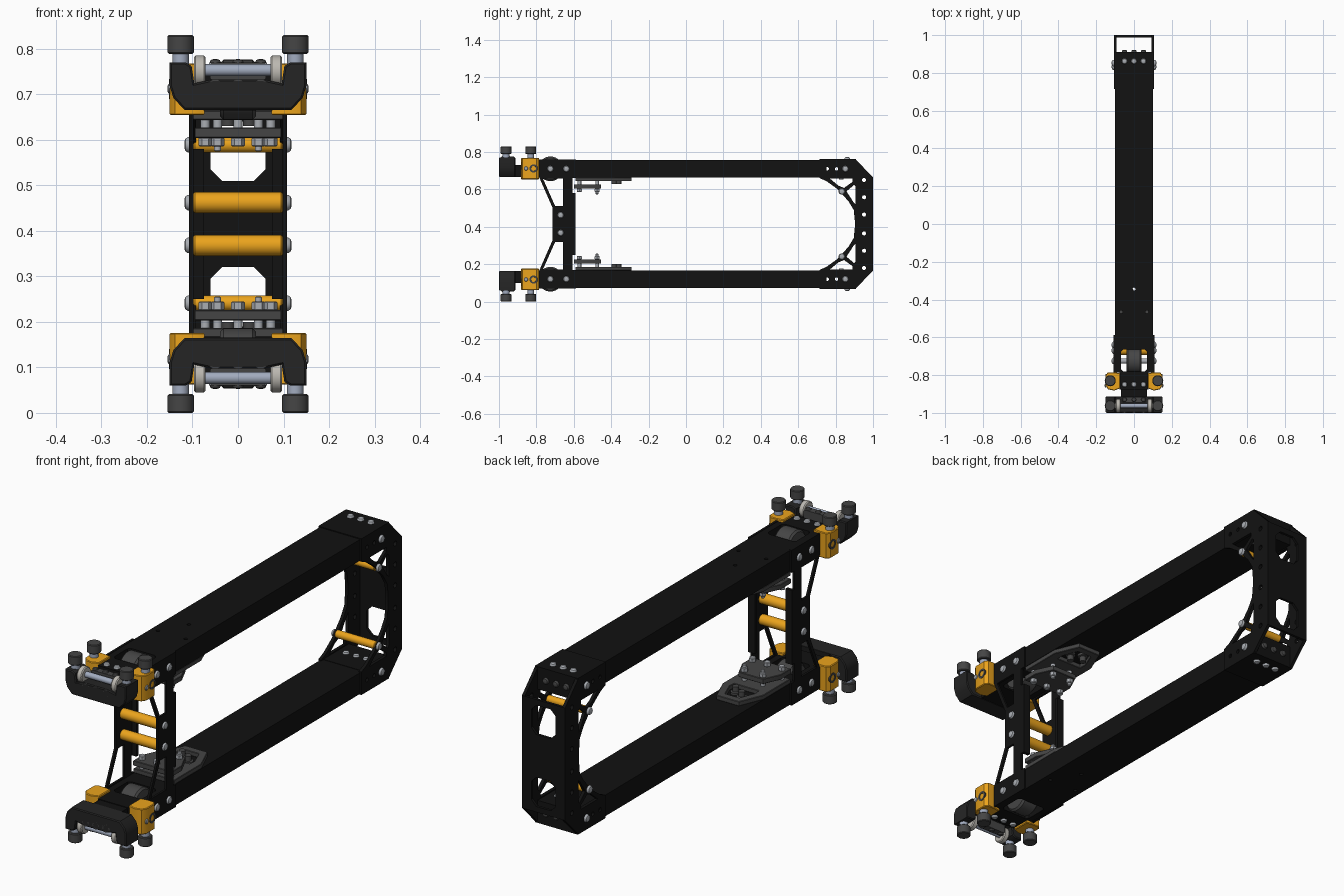
import bpy, bmesh, math
from mathutils import Matrix, Vector

if "Cube" in bpy.data.objects:
    bpy.data.objects.remove(bpy.data.objects["Cube"])

MID = 0.415  # height of the horizontal mirror plane
mid = bpy.data.objects.new("mirror_centre", None)
mid.location = (0, 0, MID)
mid.hide_render = True
bpy.context.collection.objects.link(mid)


def material(name, r, g, b):
    m = bpy.data.materials.new(name)
    m.diffuse_color = (r, g, b, 1)
    m.use_nodes = True
    m.node_tree.nodes["Principled BSDF"].inputs["Base Color"].default_value = m.diffuse_color
    return m


BLACK = material("black", .006, .006, .006)
SOFT = material("soft_black", .018, .018, .018)
DARK = material("dark_grey", .06, .06, .06)
ORANGE = material("orange", .83, .37, .012)
STEEL = material("steel", .4, .42, .45)
BLUE = material("blue_steel", .36, .41, .52)
CREAM = material("cream", .5, .48, .44)

# local axes (u, v, normal) of a profile facing each direction
AXES = {'X': ((0, 1, 0), (0, 0, 1), (1, 0, 0)),
        'Y': ((0, 0, 1), (1, 0, 0), (0, 1, 0)),
        'Z': ((1, 0, 0), (0, 1, 0), (0, 0, 1))}


def frame(axis, pos=(0, 0, 0)):
    m = Matrix([Vector(a) for a in AXES[axis]]).transposed().to_4x4()
    m.translation = pos
    return m


def finish(name, bm, mat, mirror, smooth=True):
    bmesh.ops.remove_doubles(bm, verts=bm.verts, dist=1e-5)
    bmesh.ops.recalc_face_normals(bm, faces=bm.faces)
    for f in bm.faces:
        f.smooth = False
    me = bpy.data.meshes.new(name)
    bm.to_mesh(me)
    bm.free()
    me.materials.append(mat)
    ob = bpy.data.objects.new(name, me)
    bpy.context.collection.objects.link(ob)
    if mirror:
        md = ob.modifiers.new("mirror", 'MIRROR')
        md.use_axis = ('X' in mirror, False, 'Z' in mirror)
        md.mirror_object = mid
        md.use_mirror_merge = False
    if smooth:
        bpy.ops.object.select_all(action='DESELECT')
        ob.select_set(True)
        bpy.context.view_layer.objects.active = ob
        bpy.ops.object.shade_smooth_by_angle(angle=math.radians(35))
    return ob


def ring(u, v, r, n=16, ru=None):
    return [(u + (ru or r) * math.cos(2 * math.pi * i / n), v + r * math.sin(2 * math.pi * i / n)) for i in range(n)]


def rect(a, b, c, d, k=0):
    """Rectangle from (a, c) to (b, d) with corners cut by k."""
    if not k:
        return [(a, c), (b, c), (b, d), (a, d)]
    return [(a + k, c), (b - k, c), (b, c + k), (b, d - k), (b - k, d), (a + k, d), (a, d - k), (a, c + k)]


def plate(name, loops, axis, lo, hi, mat=BLACK, mirror='', bevel=0):
    """Flat outline with holes, extruded from lo to hi along axis."""
    cu = bpy.data.curves.new(name, 'CURVE')
    cu.dimensions, cu.fill_mode, cu.extrude = '2D', 'BOTH', (hi - lo) / 2
    cu.bevel_depth, cu.bevel_resolution, cu.offset = bevel, 0, -bevel
    cu.extrude -= bevel
    for loop in loops:
        sp = cu.splines.new('POLY')
        sp.points.add(len(loop) - 1)
        for p, (u, v) in zip(sp.points, loop):
            p.co = (u, v, 0, 1)
        sp.use_cyclic_u = True
    tmp = bpy.data.objects.new(name, cu)
    bpy.context.collection.objects.link(tmp)
    me = bpy.data.meshes.new_from_object(tmp.evaluated_get(bpy.context.evaluated_depsgraph_get()))
    bpy.data.objects.remove(tmp)
    bm = bmesh.new()
    bm.from_mesh(me)
    m = frame(axis)
    if axis == 'Y':  # Y profiles are given as (x, z)
        m = Matrix(((1, 0, 0, 0), (0, 0, -1, 0), (0, 1, 0, 0), (0, 0, 0, 1)))
    m.translation = Vector(AXES[axis][2]) * (lo + hi) / 2
    bm.transform(m)
    return finish(name, bm, mat, mirror)


def turned(name, profile, axis, places, mat=STEEL, mirror='', n=24):
    """Revolve (radius, height) pairs around axis at every place."""
    bm = bmesh.new()
    for pos in places:
        m = frame(axis, pos)
        rows = [[bm.verts.new(m @ Vector((u, v, h))) for u, v in ring(0, 0, r, n)] for r, h in profile]
        for a, b in zip(rows, rows[1:]):
            for i in range(n):
                bm.faces.new((a[i], a[i - 1], b[i - 1], b[i]))
        bm.faces.new(rows[0])
        bm.faces.new(rows[-1])
    return finish(name, bm, mat, mirror)


def rod(r, a, b, c=.003):
    return [(r - c, a), (r, a + c), (r, b - c), (r - c, b)]


def dome(r, h):
    return [(r, 0), (r, h * .35), (r * .8, h * .8), (r * .4, h)]


def flip(pts):
    return pts + [(u, 2 * MID - v) for u, v in reversed(pts)]


# Long rails, with an opening for the drive wheel and a narrow nose
rail = [(-.1, .75), (-.1, -.785), (-.076, -.785), (-.076, -.875), (.076, -.875), (.076, -.785), (.1, -.785), (.1, .75)]
plate("rail", [rail, rect(-.07, .07, -.78, -.665, .012), ring(0, -.345, .008), ring(-.068, -.465, .008),
               ring(.068, -.465, .008)], 'Z', .072, .166, BLACK, 'Z')
plate("rail_nose", [rect(-.07, .07, -.93, -.87)], 'Z', .1, .163, BLACK, 'Z')

# Rear sleeves over the rail ends
plate("sleeve_outer", [rect(-.105, .105, .715, .91)], 'Z', .068, .078, BLACK, 'Z')
plate("sleeve_inner", [rect(-.1, .1, .73, .91)], 'Z', .158, .168, BLACK, 'Z')
plate("sleeve_end", [rect(-.1, .1, .07, .166)], 'Y', .9, .91, BLACK, 'Z')

# Rear side plates with arched struts
outer = flip([(.903, .40), (.897, .34), (.87, .295), (.81, .228), (.75, .185), (.715, .17), (.715, .068),
              (.905, .068), (1, .165)])
cut_a = [(.77, .173), (.89, .173), (.89, .19), (.845, .222), (.815, .21)]
cut_b = [(.858, .24), (.9, .205), (.907, .215), (.907, .31), (.895, .298)]
low = lambda pts: [(u, 2 * MID - v) for u, v in pts]
holes = [ring(.952, z, .011) for z in (.18, .272, .365, .465, .558, .65)]
holes += [ring(y, z, .009) for y in (.755, .805) for z in (.12, .71)]
plate("rear_side_plate", [outer, cut_a, cut_b, low(cut_a), low(cut_b)] + holes, 'X', .092, .106, BLACK, 'X')

# Rear end panel with two windows
plate("rear_panel", [rect(-.1, .1, .165, .665), rect(-.06, .06, .19, .32, .025), rect(-.06, .06, .51, .64, .025)],
      'Y', .988, 1.0)

# Front side plates: post, centre block and slanted struts
front = flip([(-.715, .4), (-.715, .325), (-.785, .165), (-.785, .07), (-.588, .07), (-.588, .17), (-.608, .17),
              (-.608, .25), (-.59, .25), (-.59, .4)])
gap = [(-.765, .172), (-.70, .318), (-.657, .318), (-.657, .172)]
plate("front_side_plate", [front, gap, low(gap)], 'X', .098, .108, BLACK, 'X')
plate("front_post_flange", [rect(.075, .1, .25, .58)], 'Y', -.605, -.59, BLACK, 'X')

# Orange spacer tubes
turned("front_spacer", rod(.023, -.098, .098), 'X', [(0, -.67, .368)], ORANGE, 'Z')
turned("rear_spacer", rod(.017, -.098, .098), 'X', [(0, .833, .241)], ORANGE, 'Z')

# Dome bolts on the sides and on the rail ends
turned("side_bolt", dome(.017, .012), 'X',
       [(.106, y, z) for y, z in ((-.725, .12), (-.64, .12), (-.67, .368), (.833, .241), (.852, .12))],
       STEEL, 'XZ')
turned("end_bolt", dome(.015, -.012), 'Z', [(x, .862, .069) for x in (-.05, 0, .05)], STEEL, 'Z')
turned("sleeve_inner_bolt", dome(.014, .01), 'Z', [(x, .83, .168) for x in (-.05, 0, .05)], STEEL, 'Z')
turned("sleeve_rear_bolt", dome(.014, .012), 'Y', [(x, .91, .12) for x in (-.05, 0, .05)], DARK, 'Z')
turned("nose_bolt", dome(.014, -.01), 'Z', [(x, -.85, .072) for x in (-.05, 0, .05)], STEEL, 'Z')

# Drive wheels set into the rails
turned("drive_wheel", rod(.066, -.04, .04, .008), 'X', [(0, -.725, .12)], DARK, 'Z', 40)
turned("drive_wheel_axle", rod(.014, -.1, .1), 'X', [(0, -.725, .12)], STEEL, 'Z')

# Front U brackets
half = [(.055, .097), (.096, .106), (.102, .068), (.115, .06), (.15, .06), (.15, .112), (.142, .138), (.118, .164)]
bracket = half + [(-x, z) for x, z in reversed(half)]
plate("front_bracket", [bracket], 'Y', -1.0, -.912, SOFT, 'Z', .004)
plate("bracket_core", [rect(-.062, .062, .06, .1, .006)], 'Y', -.945, -.915, DARK, 'Z')
turned("bracket_bolt", [(.018, 0), (.018, -.005), (.012, -.005), (.011, -.001)], 'Y',
       [(x, -.995, .115) for x in (-.05, 0, .05)], DARK, 'Z')
turned("core_bolt", dome(.012, -.008), 'Z', [(x, -.93, .061) for x in (-.05, 0, .05)], DARK, 'Z')

# Small guide rollers across the bracket
turned("guide_axle", rod(.013, -.09, .09), 'X', [(0, -.962, .077)], BLUE, 'Z')
turned("guide_roller", rod(.035, -.013, .013, .004), 'X', [(.084, -.962, .08)], CREAM, 'XZ', 32)

# Orange clamps that hold the rear pair of feet
clamp = [(.074, -.79), (.074, -.87), (.105, -.882), (.138, -.875), (.15, -.855), (.15, -.80), (.138, -.785),
         (.105, -.785)]
plate("clamp", [clamp], 'Z', .062, .176, ORANGE, 'XZ', .003)
turned("clamp_socket", [(.022, -.01), (.022, .003), (.013, .003), (.012, -.004)], 'X', [(.149, -.815, .118)],
       DARK, 'XZ')
turned("clamp_screw", dome(.011, .006), 'X', [(.149, -.855, .118)], STEEL, 'XZ')

# Feet: steel pins with dark caps
feet = [(.126, -.83, 0), (.126, -.962, 0)]
turned("foot_pin", rod(.018, .035, .07), 'Z', feet, BLUE, 'XZ')
turned("foot_cap", rod(.029, 0, .041), 'Z', feet, DARK, 'XZ', 32)

# Mounting plates inside the rails
base = [(-.1, -.59), (.1, -.59), (.1, -.40), (.055, -.292), (-.055, -.292), (-.1, -.40)]
slot = [(-.06, -.425), (.06, -.425), (.062, -.395), (.035, -.325), (-.035, -.325), (-.062, -.395)]
plate("mount_base", [base, slot], 'Z', .166, .186, DARK, 'Z', .002)
tab = [(-.095, -.6), (.095, -.6), (.095, -.53), (.06, -.455), (-.06, -.455), (-.095, -.53)]
plate("mount_top", [tab], 'Z', .203, .226, DARK, 'Z', .002)
spots = [(-.072, -.57, 0), (0, -.57, 0), (.072, -.57, 0), (-.045, -.475, 0), (.045, -.475, 0)]
turned("mount_post", rod(.01, .18, .21), 'Z', spots, STEEL, 'Z', 16)
turned("mount_nut", rod(.015, .224, .245), 'Z', spots, STEEL, 'Z', 6)
turned("mount_stud", rod(.008, .24, .256), 'Z', spots[3:], STEEL, 'Z', 12)
turned("slot_bolt", [(.022, .16), (.022, .176), (.014, .178), (.014, .2)], 'Z',
       [(-.022, -.36, 0), (.025, -.385, 0)], DARK, 'Z')
